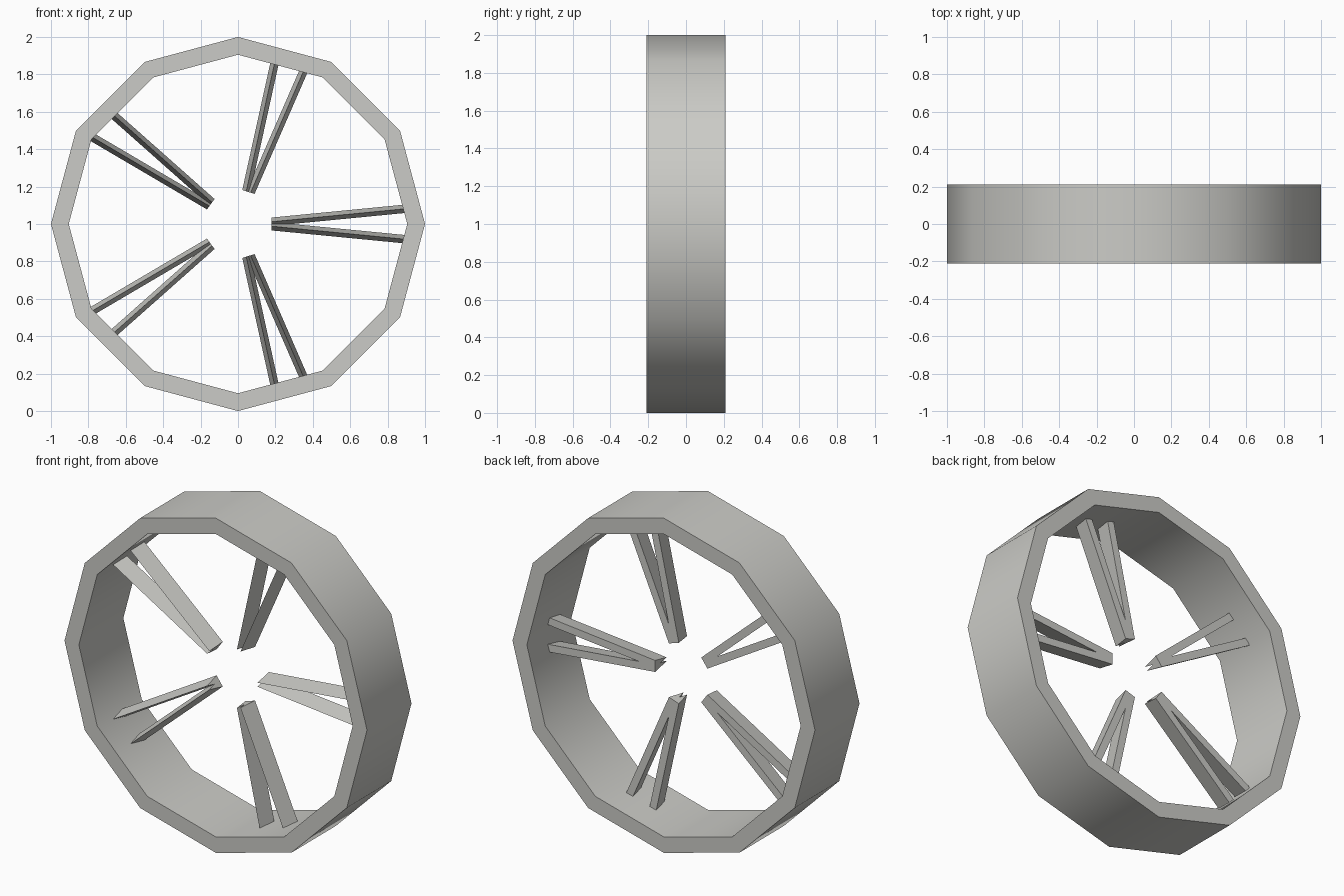
import bpy, bmesh, math
from mathutils import Matrix, Vector

if "Cube" in bpy.data.objects:
    bpy.data.objects.remove(bpy.data.objects["Cube"])

grey = bpy.data.materials.new("warm_grey")
grey.diffuse_color = (0.60, 0.60, 0.57, 1)
grey.use_nodes = True
grey.node_tree.nodes["Principled BSDF"].inputs["Base Color"].default_value = grey.diffuse_color

SIDES, R_OUT, R_IN, HALF_DEPTH = 12, 1.0, 0.905, 0.21


def make_object(name, bm):
    bmesh.ops.recalc_face_normals(bm, faces=bm.faces)
    mesh = bpy.data.meshes.new(name)
    bm.to_mesh(mesh)
    bm.free()
    mesh.materials.append(grey)
    obj = bpy.data.objects.new(name, mesh)
    bpy.context.collection.objects.link(obj)
    return obj


# Rim: rectangular section swept around twelve corners
bm = bmesh.new()
section = [(R_OUT, -HALF_DEPTH), (R_OUT, HALF_DEPTH), (R_IN, HALF_DEPTH), (R_IN, -HALF_DEPTH)]
rings = []
for i in range(SIDES):
    a = 2 * math.pi * i / SIDES
    rings.append([bm.verts.new((r * math.cos(a), y, 1 + r * math.sin(a))) for r, y in section])
for i in range(SIDES):
    p, q = rings[i], rings[(i + 1) % SIDES]
    for j in range(4):
        k = (j + 1) % 4
        bm.faces.new((p[j], p[k], q[k], q[j]))
rim = make_object("rim", bm)
bpy.context.view_layer.objects.active = rim
rim.select_set(True)
bpy.ops.object.shade_smooth_by_angle(angle=math.radians(40))


# Spoke pairs: narrow triangular bars with the ridge facing forward
def add_bar(bm, start, end, turn):
    side = Vector((0, 0, 0.0225))
    profile = [Vector((0, -0.073, 0)), Vector((0, 0.035, 0)) + side, Vector((0, 0.035, 0)) - side]
    a, b = ([bm.verts.new(turn @ (c + p)) for p in profile] for c in (start, end))
    bm.faces.new(a)
    bm.faces.new(b)
    for j in range(3):
        k = (j + 1) % 3
        bm.faces.new((a[j], a[k], b[k], b[j]))


for n in range(5):
    turn = Matrix.Translation((0, 0, 1)) @ Matrix.Rotation(-math.radians(72 * n), 4, 'Y')
    bm = bmesh.new()
    for s in (1, -1):
        add_bar(bm, Vector((0.18, 0, s * 0.012)), Vector((0.91, 0, s * 0.083)), turn)
    make_object(f"spoke_pair_{n + 1}", bm)
